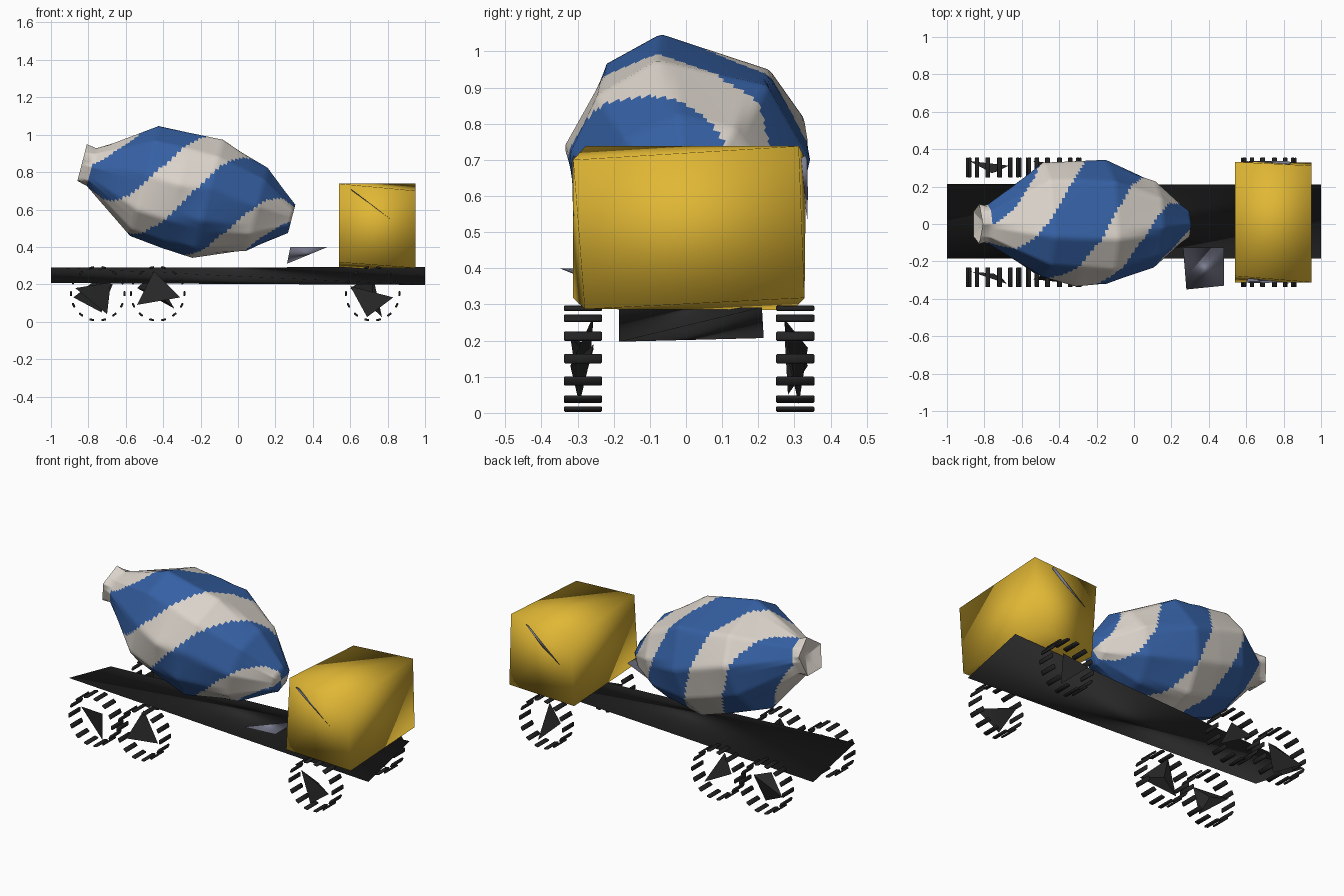
import bpy, bmesh, math
from mathutils import Vector, Matrix

if "Cube" in bpy.data.objects:
    bpy.data.objects.remove(bpy.data.objects["Cube"])


def material(name, rgb):
    m = bpy.data.materials.new(name)
    m.diffuse_color = (*rgb, 1)
    m.use_nodes = True
    m.node_tree.nodes["Principled BSDF"].inputs["Base Color"].default_value = m.diffuse_color
    return m


BLUE = material("drum_blue", (0.036, 0.118, 0.37))
WHITE = material("drum_white", (0.70, 0.65, 0.59))
YELLOW = material("cab_yellow", (0.75, 0.475, 0.035))
BLACK = material("chassis_black", (0.02, 0.02, 0.02))
RUBBER = material("tyre_black", (0.016, 0.016, 0.016))
STEEL = material("steel_grey", (0.20, 0.21, 0.28))


def finish(name, bm, mats, angle=180):
    bmesh.ops.recalc_face_normals(bm, faces=bm.faces)
    me = bpy.data.meshes.new(name)
    bm.to_mesh(me)
    bm.free()
    for m in mats:
        me.materials.append(m)
    ob = bpy.data.objects.new(name, me)
    bpy.context.collection.objects.link(ob)
    bpy.context.view_layer.objects.active = ob
    ob.select_set(True)
    bpy.ops.object.shade_smooth_by_angle(angle=math.radians(angle))
    ob.select_set(False)
    return ob


def hull(name, points, mat, angle=180):
    """Closed convex part through a few corner points."""
    bm = bmesh.new()
    for p in points:
        bm.verts.new(p)
    bmesh.ops.convex_hull(bm, input=bm.verts)
    return finish(name, bm, [mat], angle)


# Chassis: long twisted wedge with a diagonal edge at each end
hull("chassis", [(-1, -0.185, 0.29), (-1, 0.215, 0.207), (1, -0.185, 0.197), (1, 0.21, 0.292)], BLACK)

# Cab: slightly twisted box, shaded smooth all over
back = [(-0.278, 0.738), (0.332, 0.70), (0.295, 0.285), (-0.312, 0.318)]
front = [(-0.312, 0.70), (0.312, 0.738), (0.328, 0.318), (-0.28, 0.287)]
hull("cab", [(0.54, *p) for p in back] + [(0.95, *p) for p in front], YELLOW)

# Drum: tilted faceted barrel with a flared, hollow mouth
TILT = math.radians(14.5)
AXIS = Vector((-math.cos(TILT), 0, math.sin(TILT)))
UP = Vector((math.sin(TILT), 0, math.cos(TILT)))
FRONT = Vector((0, -1, 0))
NOSE = Vector((0.287, 0, 0.55))
STEPS, PITCH = 120, 0.57


def even(r, sides, phase):
    return [(phase + 360 * i / sides, r) for i in range(sides)]


def cross_section(corners):
    """Sample a polygon given by (degrees, radius) corners at even angles."""
    pts = [(math.radians(a), r) for a, r in sorted((a % 360, r) for a, r in corners)]
    pts = [(pts[-1][0] - math.tau, pts[-1][1])] + pts + [(pts[0][0] + math.tau, pts[0][1])]
    out = []
    for i in range(STEPS):
        t = math.tau * i / STEPS
        for (a, ra), (b, rb) in zip(pts, pts[1:]):
            if a <= t < b:
                r = ra * rb * math.sin(b - a) / (ra * math.sin(t - a) + rb * math.sin(b - t))
                out.append(Vector((r * math.cos(t), r * math.sin(t))))
                break
    return out


# Sections along the axis; angle 0 is up, 90 is the front side
SECTIONS = [
    (0, even(0.0001, 6, 0)), (0, even(0.078, 6, 0)), (0.193, even(0.235, 9, 5)),
    (0.462, [(14, 0.33), (48, 0.33), (80, 0.325), (113, 0.335), (147, 0.335), (180, 0.335),
             (213, 0.335), (245, 0.335), (276, 0.345), (318, 0.335)]),
    (0.627, [(14, 0.322), (46, 0.322), (85, 0.338), (122, 0.325), (152, 0.325), (180, 0.325),
             (212, 0.325), (245, 0.325), (278, 0.342), (314, 0.325)]),
    (0.813, [(13, 0.312), (45, 0.31), (82, 0.285), (122, 0.305), (152, 0.305), (180, 0.305),
             (212, 0.305), (245, 0.305), (280, 0.335), (311, 0.307)]),
    (1.105, even(0.104, 8, 0)), (1.16, even(0.112, 5, 0)), (1.12, even(0.0001, 5, 0))]

rows = []
for (s0, c0), (s1, c1) in zip(SECTIONS, SECTIONS[1:]):
    a, b = cross_section(c0), cross_section(c1)
    cuts = max(1, round(abs(s1 - s0) / 0.018))
    for k in range(cuts):
        f = k / cuts
        rows.append((s0 + (s1 - s0) * f, [p.lerp(q, f) for p, q in zip(a, b)]))
rows.append((SECTIONS[-1][0], cross_section(SECTIONS[-1][1])))

bm = bmesh.new()
rings = [[bm.verts.new(NOSE + AXIS * s + UP * d.x + FRONT * d.y) for d in ring] for s, ring in rows]
for a, b in zip(rings, rings[1:]):
    for i in range(STEPS):
        j = (i + 1) % STEPS
        bm.faces.new((a[i], a[j], b[j], b[i]))
bmesh.ops.remove_doubles(bm, verts=bm.verts, dist=0.0005)
# Two-start spiral stripes; the mouth ring stays white
for f in bm.faces:
    p = f.calc_center_median() - NOSE
    s = p.dot(AXIS)
    theta = math.atan2(p.dot(FRONT), p.dot(UP))
    start = -0.53 - 2 * PITCH * theta / math.tau
    blue = ((NOSE.x + AXIS.x * s - start) / PITCH) % 1 < 0.57 and s < 1.1
    f.material_index = 0 if blue else 1
finish("drum", bm, [BLUE, WHITE], 70)


# Wheels: a ring of tread bars around a small angular hub shard
def tread(name, x, y):
    bm = bmesh.new()
    for i in range(14):
        m = (Matrix.Translation((x, y, 0.15)) @ Matrix.Rotation(math.tau * i / 14, 4, 'Y')
             @ Matrix.Translation((0.143, 0, 0)) @ Matrix.Diagonal((0.011, 0.106, 0.026, 1)))
        bmesh.ops.create_cube(bm, size=1, matrix=m)
    bmesh.ops.bevel(bm, geom=bm.edges[:], offset=0.003, segments=1, affect='EDGES')
    finish(name, bm, [RUBBER], 50)


def hub(name, x, y, side, corners):
    points = [(x + dx, y + side * dy, 0.15 + dz)
              for (dx, dz), dy in zip(corners, (-0.03, 0.035, 0.01, -0.02))]
    hull(name, points + [(x, y - side * 0.02, 0.15)], BLACK, 30)


WHEELS = {
    ("rear", -0.75): ([(-0.12, 0.03), (0.07, 0.06), (0.05, -0.11)],
                      [(-0.01, 0.075), (-0.13, -0.02), (0.08, 0.05), (0.02, -0.10)]),
    ("middle", -0.43): ([(-0.02, 0.12), (0.12, -0.02), (-0.11, -0.06)],
                        [(-0.02, 0.11), (-0.11, 0.03), (0.09, -0.08)]),
    ("front", 0.72): ([(-0.12, 0.04), (0.11, -0.02), (-0.03, -0.125)],
                      [(0.0, 0.10), (-0.12, 0.03), (0.05, -0.125)]),
}
for (row, x), (right, left) in WHEELS.items():
    for label, y, side, corners in (("right", -0.285, -1, right), ("left", 0.302, 1, left)):
        tread(f"{row}_{label}_tread", x, y)
        hub(f"{row}_{label}_hub", x, y, side, corners)

# Loose chute plate beside the drum
hull("chute_plate", [(0.262, -0.125, 0.31), (0.48, -0.125, 0.40),
                     (0.48, -0.33, 0.40), (0.28, -0.35, 0.40)], STEEL)

# Slim diagonal trim blades, sloping opposite ways on the two cab sides
hull("right_cab_trim", [(0.60, -0.312, 0.712), (0.625, -0.316, 0.695),
                        (0.835, -0.312, 0.533), (0.61, -0.29, 0.70)], STEEL)
hull("left_cab_trim", [(0.84, 0.33, 0.712), (0.82, 0.336, 0.70),
                       (0.61, 0.336, 0.533), (0.83, 0.31, 0.70), (0.72, 0.337, 0.605)], STEEL)
